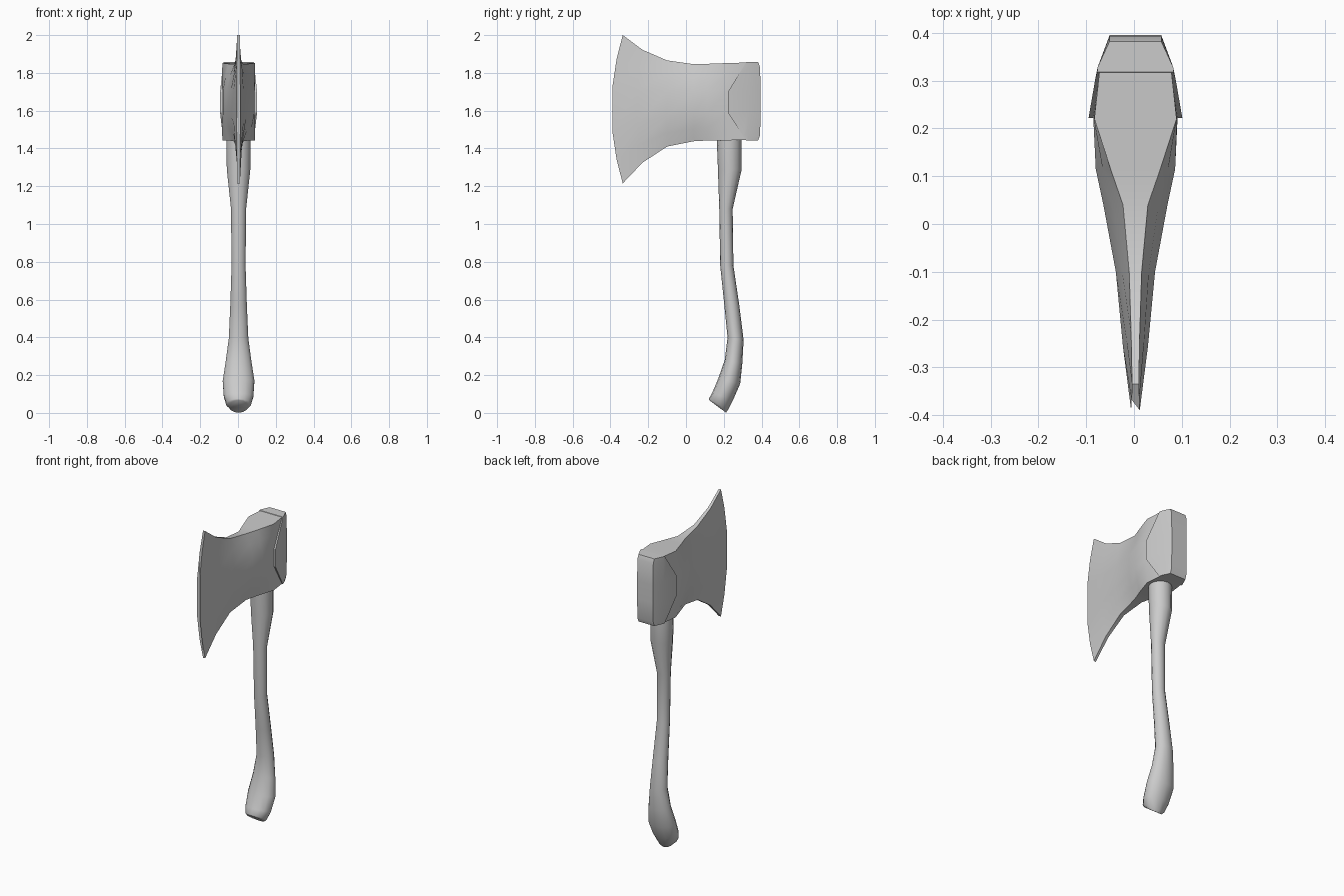
import bpy, math

CX = 0.003  # shared centre line


def loft(name, rings, angle):
    """Skin a list of equal closed rings and cap both ends."""
    n = len(rings[0])
    verts = [(x + CX, y, z) for r in rings for x, y, z in r]
    faces = [(i * n + j, i * n + (j + 1) % n, (i + 1) * n + (j + 1) % n, (i + 1) * n + j)
             for i in range(len(rings) - 1) for j in range(n)]
    faces += [tuple(range(n)), tuple(range(len(verts) - n, len(verts)))]
    mesh = bpy.data.meshes.new(name)
    mesh.from_pydata(verts, [], faces)
    ob = bpy.data.objects.new(name, mesh)
    bpy.context.collection.objects.link(ob)
    bpy.context.view_layer.objects.active = ob
    ob.select_set(True)
    bpy.ops.object.mode_set(mode='EDIT')
    bpy.ops.mesh.select_all(action='SELECT')
    bpy.ops.mesh.normals_make_consistent(inside=False)
    bpy.ops.object.mode_set(mode='OBJECT')
    bpy.ops.object.shade_smooth_by_angle(angle=math.radians(angle))
    ob.select_set(False)
    return ob


# Axe head: (y, forward bow, top z, bottom z, half width at middle, half width at edge)
stations = [
    (-0.335, 0.060, 2.000, 1.215, 0.009, 0.007),
    (-0.230, 0.030, 1.922, 1.325, 0.026, 0.009),
    (-0.100, 0.000, 1.866, 1.410, 0.041, 0.013),
    (0.040, 0.000, 1.846, 1.438, 0.067, 0.026),
    (0.115, 0.000, 1.848, 1.442, 0.083, 0.052),
    (0.220, 0.000, 1.852, 1.443, 0.088, 0.086),
    (0.330, 0.000, 1.855, 1.445, 0.074, 0.074),
]
ts = [-1, -0.68, -0.3, 0.3, 0.68, 1]
rings = []
for y, bow, top, bot, wm, we in stations:
    side = []
    for t in ts:
        k = min(1, (1 - abs(t)) / 0.6)
        side.append((we + (wm - we) * k, y - bow * (1 - t * t),
                     (top + bot) / 2 + t * (top - bot) / 2))
    rings.append(side + [(-x, yy, z) for x, yy, z in reversed(side)])
loft("axe_head", rings, 40)

# Poll: raised block at the back with pointed cheeks: (z, front y, front half width, back y)
rings = []
for z, yf, xf, yb in [(1.443, 0.318, 0.080, 0.382), (1.47, 0.300, 0.084, 0.392),
                      (1.59, 0.222, 0.098, 0.395), (1.70, 0.222, 0.098, 0.395),
                      (1.83, 0.303, 0.084, 0.392), (1.857, 0.318, 0.080, 0.382)]:
    half = [(xf, yf), (0.079, 0.328), (0.054, yb)]
    rings.append([(x, y, z) for x, y in half] + [(-x, y, z) for x, y in reversed(half)])
loft("poll", rings, 25)

# Handle: front point (y, z), back point (y, z), half width in x
sections = [
    (0.122, 0.068, 0.212, 0.001, 0.050),
    (0.121, 0.075, 0.222, 0.016, 0.066),
    (0.138, 0.105, 0.250, 0.070, 0.080),
    (0.170, 0.180, 0.287, 0.155, 0.086),
    (0.205, 0.280, 0.298, 0.260, 0.070),
    (0.220, 0.400, 0.305, 0.385, 0.053),
    (0.203, 0.570, 0.282, 0.570, 0.045),
    (0.181, 0.780, 0.251, 0.780, 0.038),
    (0.176, 1.080, 0.247, 1.080, 0.041),
    (0.169, 1.290, 0.295, 1.290, 0.064),
    (0.163, 1.450, 0.295, 1.450, 0.066),
    (0.163, 1.600, 0.295, 1.600, 0.066),
]
N = 14
rings = []
for y0, z0, y1, z1, hx in sections:
    ring = []
    for i in range(N):
        a = 2 * math.pi * i / N
        f = math.cos(a) / 2
        ring.append((hx * math.sin(a), (y0 + y1) / 2 + f * (y1 - y0),
                     (z0 + z1) / 2 + f * (z1 - z0)))
    rings.append(ring)
loft("handle", rings, 50)
